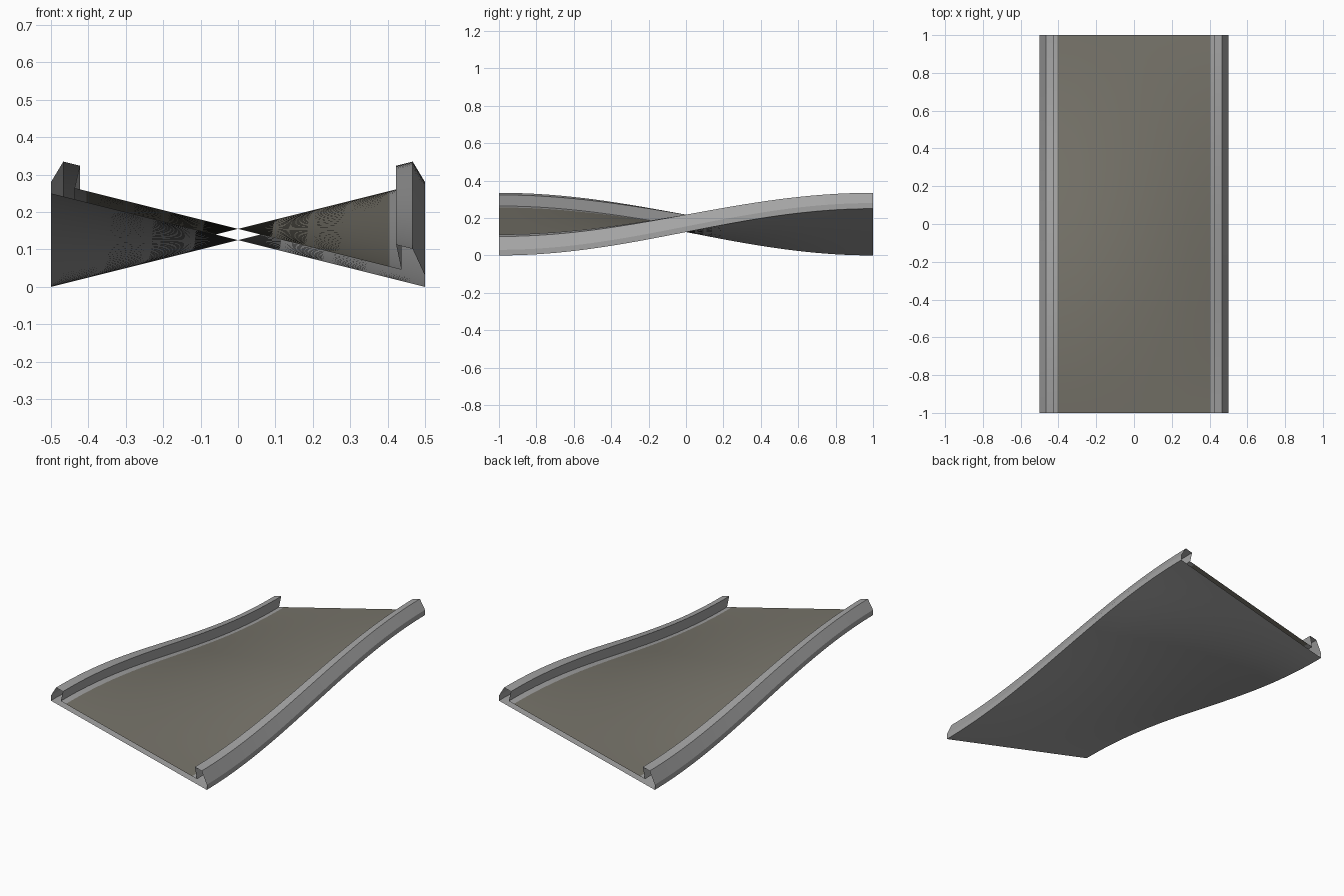
import bpy, bmesh, math

if "Cube" in bpy.data.objects:
    bpy.data.objects.remove(bpy.data.objects["Cube"])

SEGMENTS = 40


def material(name, rgb):
    m = bpy.data.materials.new(name)
    m.diffuse_color = (*rgb, 1)
    m.use_nodes = True
    m.node_tree.nodes["Principled BSDF"].inputs["Base Color"].default_value = m.diffuse_color
    return m


grey = material("concrete grey", (0.37, 0.37, 0.37))
brown = material("road brown grey", (0.185, 0.175, 0.145))


def tilt(x, y):
    # height of the underside: banks left at the front, right at the back
    return 0.125 + 0.25 * x * math.sin(math.pi * y / 2)


def sweep(name, profile, mat, closed=False):
    """Sweep an (x, height) profile along y, following the banking; ends stay open."""
    bm = bmesh.new()
    rows = []
    for i in range(SEGMENTS + 1):
        y = -1 + 2 * i / SEGMENTS
        rows.append([bm.verts.new((x, y, h + tilt(x, y))) for x, h in profile])
    n = len(profile)
    for a, b in zip(rows, rows[1:]):
        for j in range(n if closed else n - 1):
            k = (j + 1) % n
            bm.faces.new((a[j], a[k], b[k], b[j]))
    mesh = bpy.data.meshes.new(name)
    bm.to_mesh(mesh)
    bm.free()
    mesh.materials.append(mat)
    ob = bpy.data.objects.new(name, mesh)
    bpy.context.collection.objects.link(ob)
    bpy.ops.object.select_all(action='DESELECT')
    ob.select_set(True)
    bpy.context.view_layer.objects.active = ob
    bpy.ops.object.shade_smooth_by_angle(angle=math.radians(15))
    return ob


# right-hand kerb: outer side, bevel, flat top, undercut inner wall, floor margin
kerb = [(0.5, 0.0), (0.5, 0.03), (0.467, 0.093), (0.423, 0.093),
        (0.437, 0.03), (0.405, 0.03)]

# underside with both kerbs as one open-ended shell
bottom = [(-0.5 + 0.125 * i, 0.0) for i in range(1, 8)]
left = [(-x, h) for x, h in reversed(kerb)]
sweep("track_shell", left + bottom + kerb, grey)

# road surface between the kerbs
road = [(0.405 - 0.81 * i / 8, 0.03) for i in range(9)]
sweep("road_surface", road[::-1][::-1], brown)
